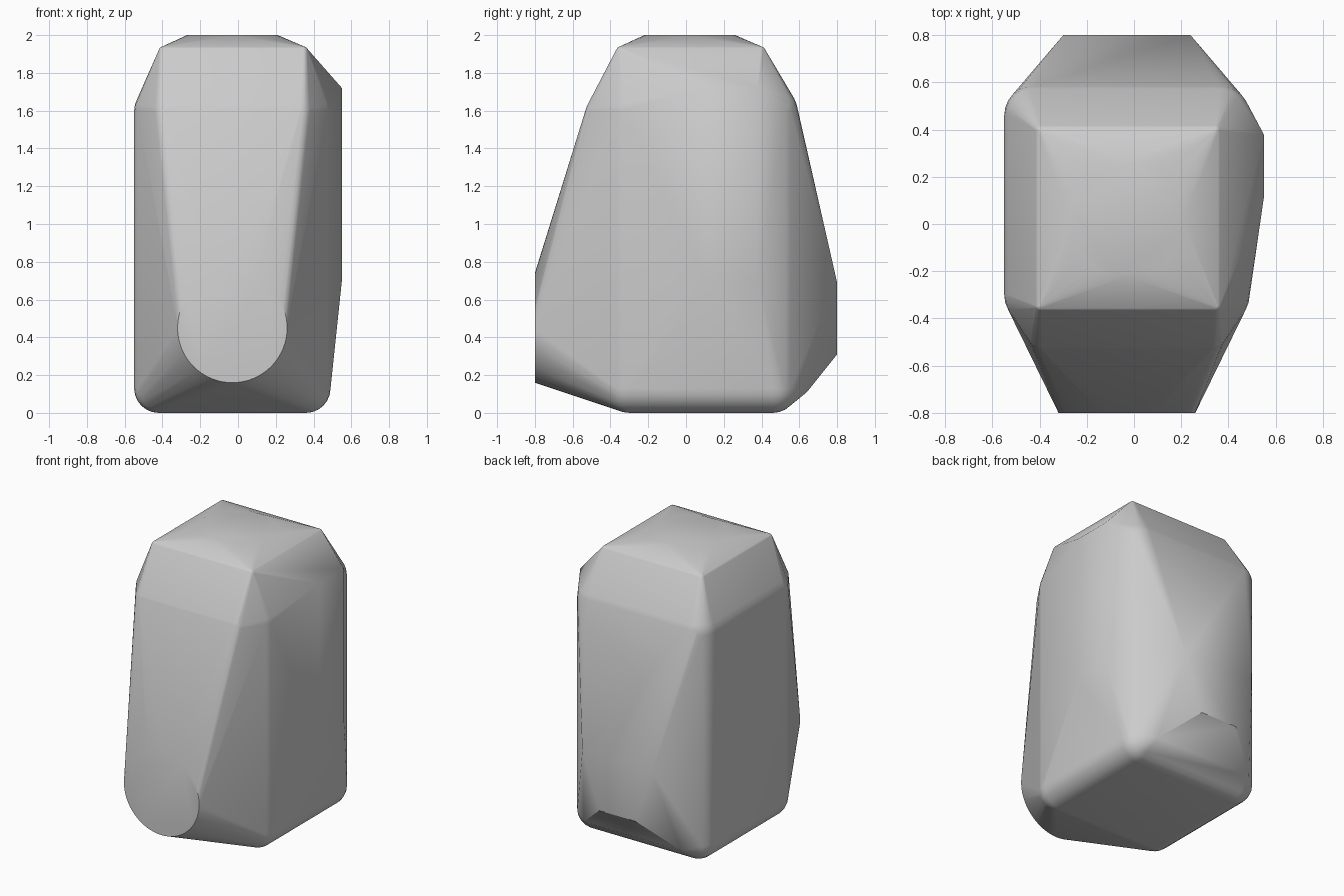
import bpy, bmesh, math
from mathutils import Matrix, Vector

cube = bpy.data.objects.get("Cube")
if cube:
    bpy.data.objects.remove(cube, do_unlink=True)

mat = bpy.data.materials.new("plain grey")
mat.use_nodes = True
GREY = (0.6, 0.6, 0.6, 1)
mat.diffuse_color = GREY
mat.node_tree.nodes["Principled BSDF"].inputs["Base Color"].default_value = GREY

bm = bmesh.new()


def ball(center, r):
    bmesh.ops.create_uvsphere(bm, u_segments=24, v_segments=12, radius=r,
                              matrix=Matrix.Translation(center))


def balls(xs, ys, zs, r):
    for x in xs:
        for y in ys:
            for z in zs:
                ball((x, y, z), r)


def points(xs, ys, zs):
    for x in xs:
        for y in ys:
            for z in zs:
                bm.verts.new((x, y, z))


def disc(center, r, axis, segments):
    rot = Vector((0, 0, 1)).rotation_difference(Vector(axis)).to_matrix().to_4x4()
    bmesh.ops.create_circle(bm, segments=segments, radius=r,
                            matrix=Matrix.Translation(center) @ rot)


# rounded main body
balls((-0.42, 0.36), (-0.30, 0.46), (0.13, 1.60), 0.13)
# rounded brow across the upper front
balls((-0.39, 0.33), (-0.47,), (1.60,), 0.06)
# round front end
disc((-0.03, -0.8, 0.45), 0.29, (0, -1, 0), 64)
# top block and its low round crown
balls((-0.395, 0.345), (-0.345, 0.395), (1.915,), 0.025)
disc((-0.03, 0.02, 2.0), 0.24, (0, 0, 1), 32)
# flat plate on the left side
points((0.55,), (0.11, 0.38), (0.70, 1.72))
# back plate, narrower at its lower edge, and the sill below it
points((-0.30, 0.24), (0.8,), (0.69,))
points((-0.17, 0.11), (0.8,), (0.31,))
points((-0.41, 0.34), (0.64,), (0.11,))

# wrap everything in one taut shell
for f in list(bm.faces):
    bm.faces.remove(f)
for e in list(bm.edges):
    bm.edges.remove(e)
bmesh.ops.remove_doubles(bm, verts=bm.verts, dist=0.001)
bmesh.ops.convex_hull(bm, input=list(bm.verts))
bmesh.ops.delete(bm, geom=[v for v in bm.verts if not v.link_faces], context='VERTS')
bmesh.ops.dissolve_limit(bm, angle_limit=math.radians(0.5),
                         verts=list(bm.verts), edges=list(bm.edges))
bmesh.ops.recalc_face_normals(bm, faces=list(bm.faces))

mesh = bpy.data.meshes.new("wrapped_shell")
bm.to_mesh(mesh)
bm.free()
mesh.materials.append(mat)
shell = bpy.data.objects.new("wrapped_shell", mesh)
bpy.context.collection.objects.link(shell)
bpy.context.view_layer.objects.active = shell
shell.select_set(True)
bpy.ops.object.shade_smooth_by_angle(angle=math.radians(30))
